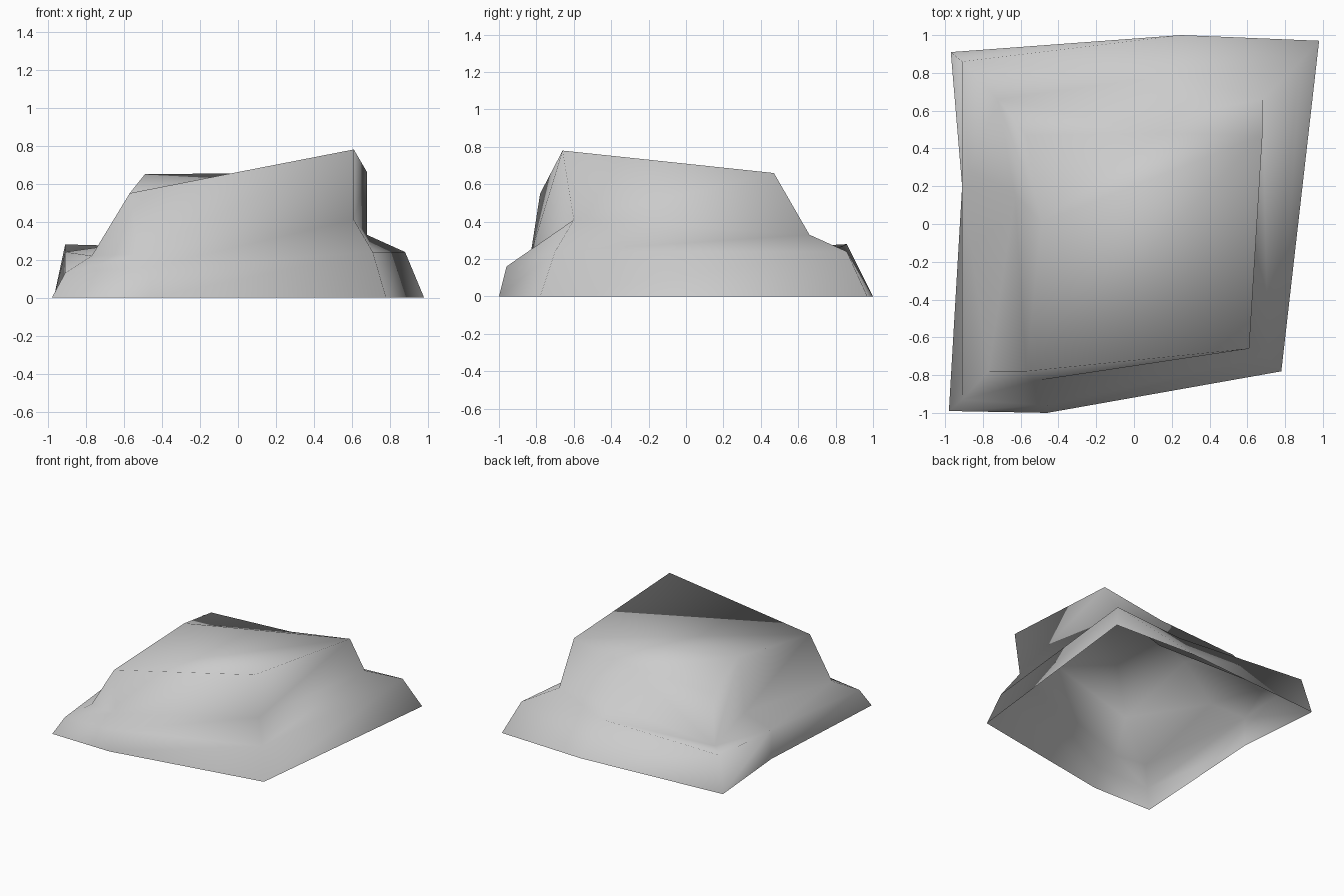
import bpy
import bmesh
import math

default_cube = bpy.data.objects.get("Cube")
if default_cube:
    bpy.data.objects.remove(default_cube, do_unlink=True)

# One stone grey for the whole shell
stone = bpy.data.materials.new("stone_grey")
stone.use_nodes = True
colour = (0.6, 0.6, 0.6, 1)
stone.diffuse_color = colour
stone.node_tree.nodes["Principled BSDF"].inputs["Base Color"].default_value = colour

# Corner order of each ring, anticlockwise from above:
# front right, front middle, front left, back left, back middle, back right, right middle
foot = [(-.98, -.99, 0), (-.46, -1, 0), (.78, -.78, 0), (.98, .97, 0),
        (.25, 1, 0), (-.97, .91, 0), (-.91, .2, 0)]
shoulder = [(-.91, -.93, .13), (-.46, -.96, .16), (.71, -.7, .24), (.88, .86, .24),
            (.21, .79, .25), (-.91, .86, .28), (-.91, .2, .24)]
ledge = [(-.77, -.78, .22), (-.52, -.83, .23), (.61, -.6, .41), (.68, .66, .33),
         (.24, .58, .27), (-.72, .66, .23), (-.63, .15, .28)]
rim = [(-.57, -.78, .55), None, (.61, -.66, .78), (.68, .47, .66),
       (.14, .48, .57), (-.57, .47, .54), (-.49, .01, .65)]


def add_ring(bm, points):
    """Add one ring of corners; an empty corner shares the previous vertex."""
    ring = []
    for point in points:
        ring.append(bm.verts.new(point) if point else ring[-1])
    return ring


def add_triangle(bm, *corners):
    if len(set(corners)) == len(corners):
        bm.faces.new(corners).smooth = True


def join_rings(bm, lower, upper, folds):
    """Bridge two rings; each fold sign chooses the diagonal of a facet."""
    count = len(lower)
    for i, fold in enumerate(folds):
        j = (i + 1) % count
        if fold == "/":
            add_triangle(bm, lower[i], lower[j], upper[j])
            add_triangle(bm, lower[i], upper[j], upper[i])
        else:
            add_triangle(bm, lower[i], lower[j], upper[i])
            add_triangle(bm, lower[j], upper[j], upper[i])


# Faceted rock shell, open underneath
bm = bmesh.new()
rings = [add_ring(bm, points) for points in (foot, shoulder, ledge, rim)]
fold_patterns = ("///\\///", "///\\/\\/", "////\\//")
for lower, upper, folds in zip(rings, rings[1:], fold_patterns):
    join_rings(bm, lower, upper, folds)

# Sloping top: a main slab, with a lower strip falling away to the back
front_right, _, front_left, back_left, back_middle, back_right, right_middle = rings[-1]
add_triangle(bm, front_right, front_left, back_left)
add_triangle(bm, front_right, back_left, right_middle)
add_triangle(bm, right_middle, back_left, back_middle)
add_triangle(bm, right_middle, back_middle, back_right)

# Crisp facets above, softer folds on the skirt that meets the ground
for edge in bm.edges:
    on_skirt = any(vert.co.z < 0.01 for vert in edge.verts)
    limit = math.radians(35 if on_skirt else 18)
    edge.smooth = edge.calc_face_angle(0) < limit

mesh = bpy.data.meshes.new("rock_shell")
bm.to_mesh(mesh)
bm.free()
mesh.materials.append(stone)

rock = bpy.data.objects.new("rock_shell", mesh)
bpy.context.collection.objects.link(rock)
